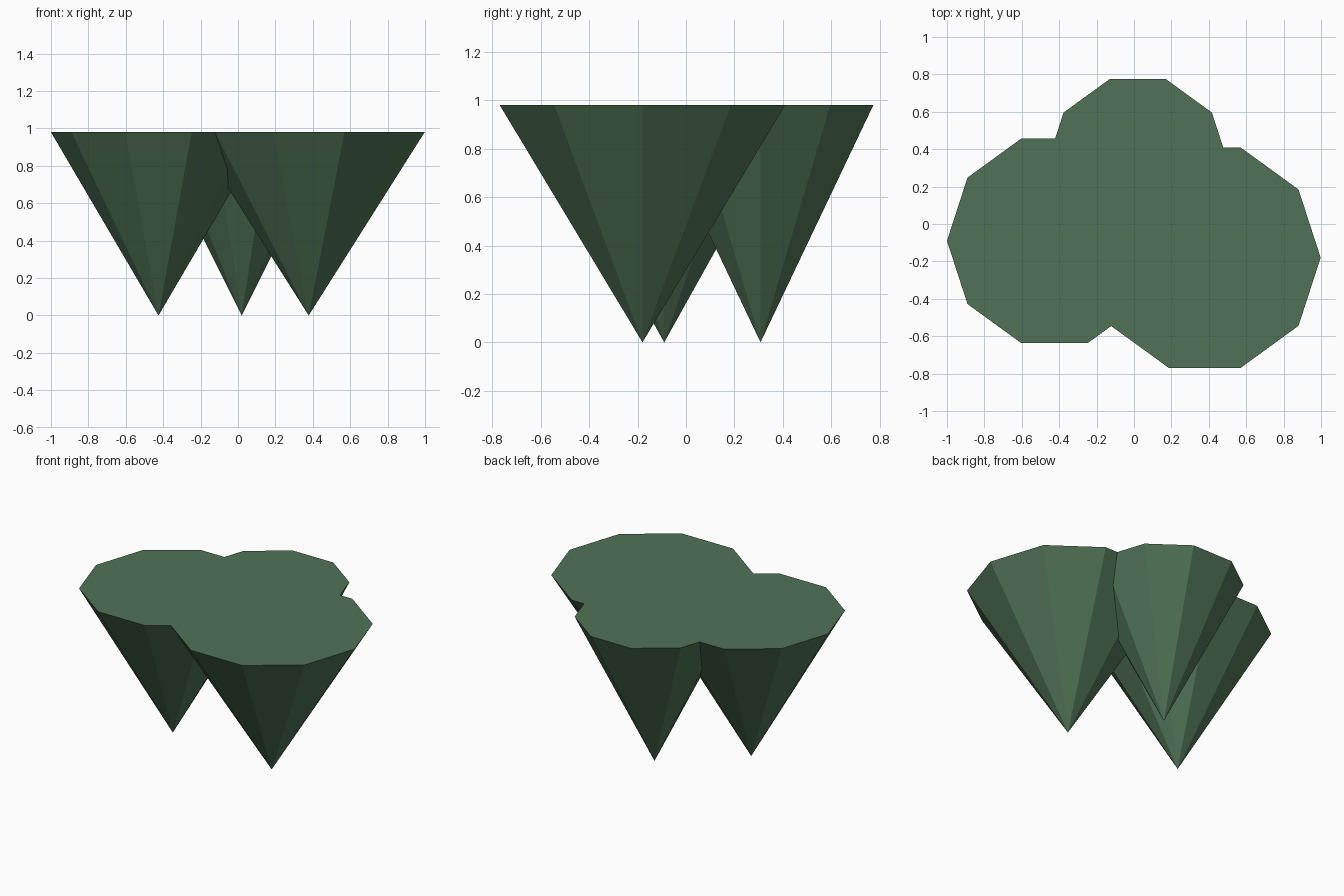
import bpy, math

if "Cube" in bpy.data.objects:
    bpy.data.objects.remove(bpy.data.objects["Cube"])

HEIGHT = 0.98
SIDES = 10

green = bpy.data.materials.new("leaf_green")
green.diffuse_color = (0.08, 0.17, 0.095, 1)
green.use_nodes = True
green.node_tree.nodes["Principled BSDF"].inputs["Base Color"].default_value = green.diffuse_color


def inverted_cone(name, x, y, radius):
    """Flat-shaded ten-sided cone, point on the ground, a rim corner facing +x."""
    rim = [(radius * math.cos(math.tau * i / SIDES),
            radius * math.sin(math.tau * i / SIDES), HEIGHT) for i in range(SIDES)]
    tip = SIDES
    sides = [(tip, (i + 1) % SIDES, i) for i in range(SIDES)]
    mesh = bpy.data.meshes.new(name)
    mesh.from_pydata(rim + [(0, 0, 0)], [], sides + [tuple(range(SIDES))])
    mesh.materials.append(green)
    obj = bpy.data.objects.new(name, mesh)
    obj.location = (x, y, 0)
    bpy.context.collection.objects.link(obj)
    return obj


# Three overlapping leaf clumps sharing one flat top
inverted_cone("left_clump", -0.425, -0.09, 0.575)
inverted_cone("right_clump", 0.378, -0.18, 0.62)
inverted_cone("back_clump", 0.02, 0.308, 0.49)
